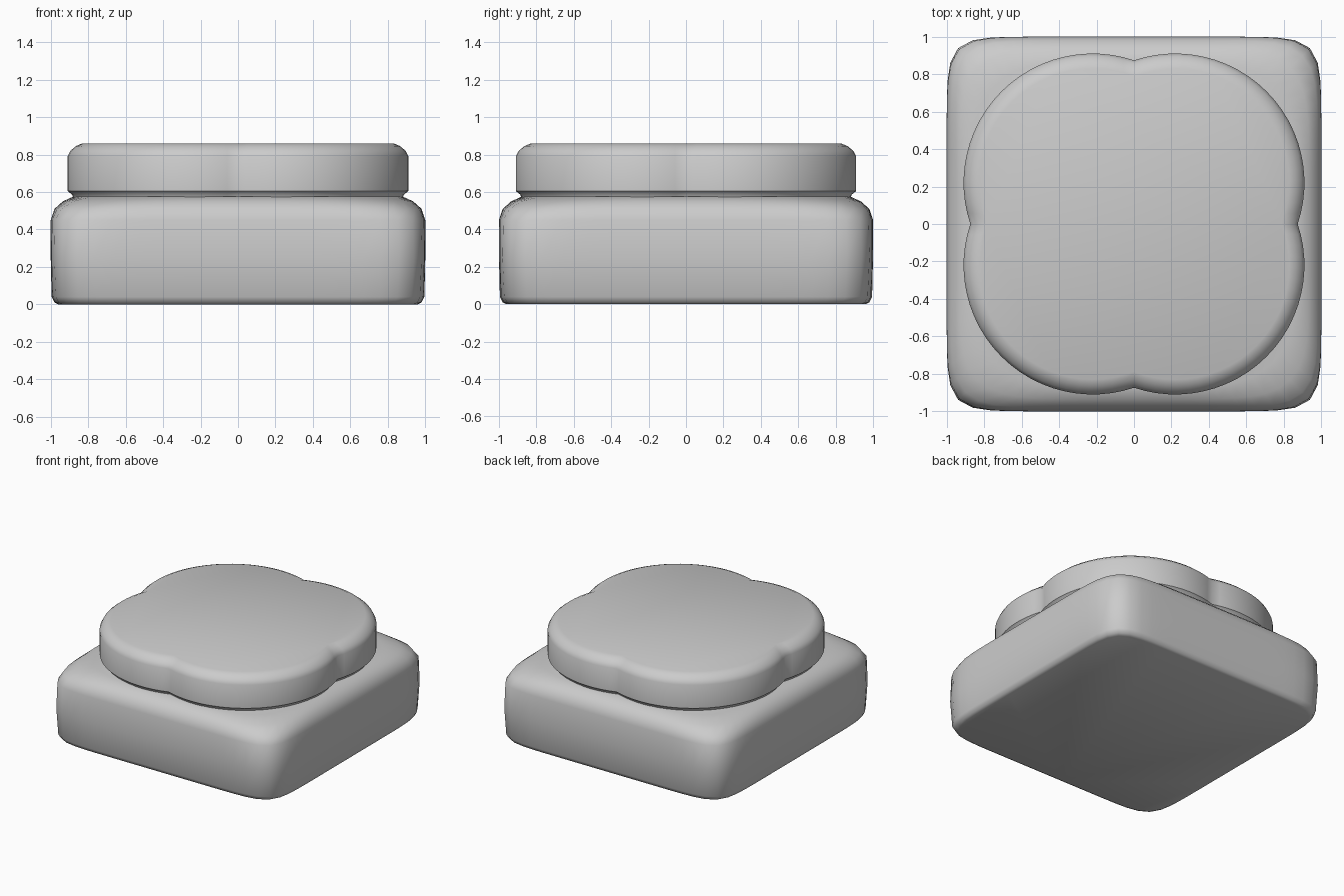
import bpy, bmesh, math

cube = bpy.data.objects.get("Cube")
if cube:
    bpy.data.objects.remove(cube, do_unlink=True)

# Single plain stone colour
stone = bpy.data.materials.new("plain_grey")
stone.use_nodes = True
GREY = (0.6, 0.6, 0.6, 1)
stone.diffuse_color = GREY
stone.node_tree.nodes["Principled BSDF"].inputs["Base Color"].default_value = GREY

SIDES = 96


def bowed_square(size, power):
    """Rounded square outline whose sides bow outward."""
    ring = []
    for i in range(SIDES):
        a = 2 * math.pi * i / SIDES
        c, s = math.cos(a), math.sin(a)
        r = size / (abs(c) ** power + abs(s) ** power) ** (1 / power)
        ring.append((r * c, r * s))
    return ring


def four_lobes(centre, radius):
    """Union outline of four overlapping circles."""
    ring = []
    for i in range(SIDES):
        a = 2 * math.pi * i / SIDES
        c, s = math.cos(a), math.sin(a)
        along = centre * (abs(c) + abs(s))
        r = along + math.sqrt(along ** 2 - 2 * centre ** 2 + radius ** 2)
        ring.append((r * c, r * s))
    return ring


def loft(name, layers):
    """Skin a stack of (height, outline) layers and cap both ends."""
    bm = bmesh.new()
    rings = [[bm.verts.new((x, y, z)) for x, y in pts] for z, pts in layers]
    for low, high in zip(rings, rings[1:]):
        for i in range(SIDES):
            j = (i + 1) % SIDES
            bm.faces.new((low[i], low[j], high[j], high[i]))
    bm.faces.new(rings[0][::-1])
    bm.faces.new(rings[-1])
    mesh = bpy.data.meshes.new(name)
    bm.to_mesh(mesh)
    bm.free()
    mesh.materials.append(stone)
    obj = bpy.data.objects.new(name, mesh)
    bpy.context.collection.objects.link(obj)
    bpy.ops.object.select_all(action="DESELECT")
    obj.select_set(True)
    bpy.context.view_layer.objects.active = obj
    bpy.ops.object.shade_smooth_by_angle(angle=math.radians(40))
    return obj


# Square plinth: height, half width, squareness
plinth = [(0, 0.96, 10), (0.01, 0.98, 10), (0.04, 0.995, 10), (0.25, 1, 11),
          (0.45, 1, 10), (0.51, 0.98, 8), (0.55, 0.935, 6), (0.575, 0.88, 4)]
loft("square_plinth", [(z, bowed_square(w, p)) for z, w, p in plinth])

# Lobed slab on top: height, lobe radius
slab = [(0.565, 0.66), (0.585, 0.665), (0.605, 0.69), (0.79, 0.69),
        (0.82, 0.675), (0.845, 0.645), (0.86, 0.61)]
loft("lobed_slab", [(z, four_lobes(0.22, r)) for z, r in slab])
